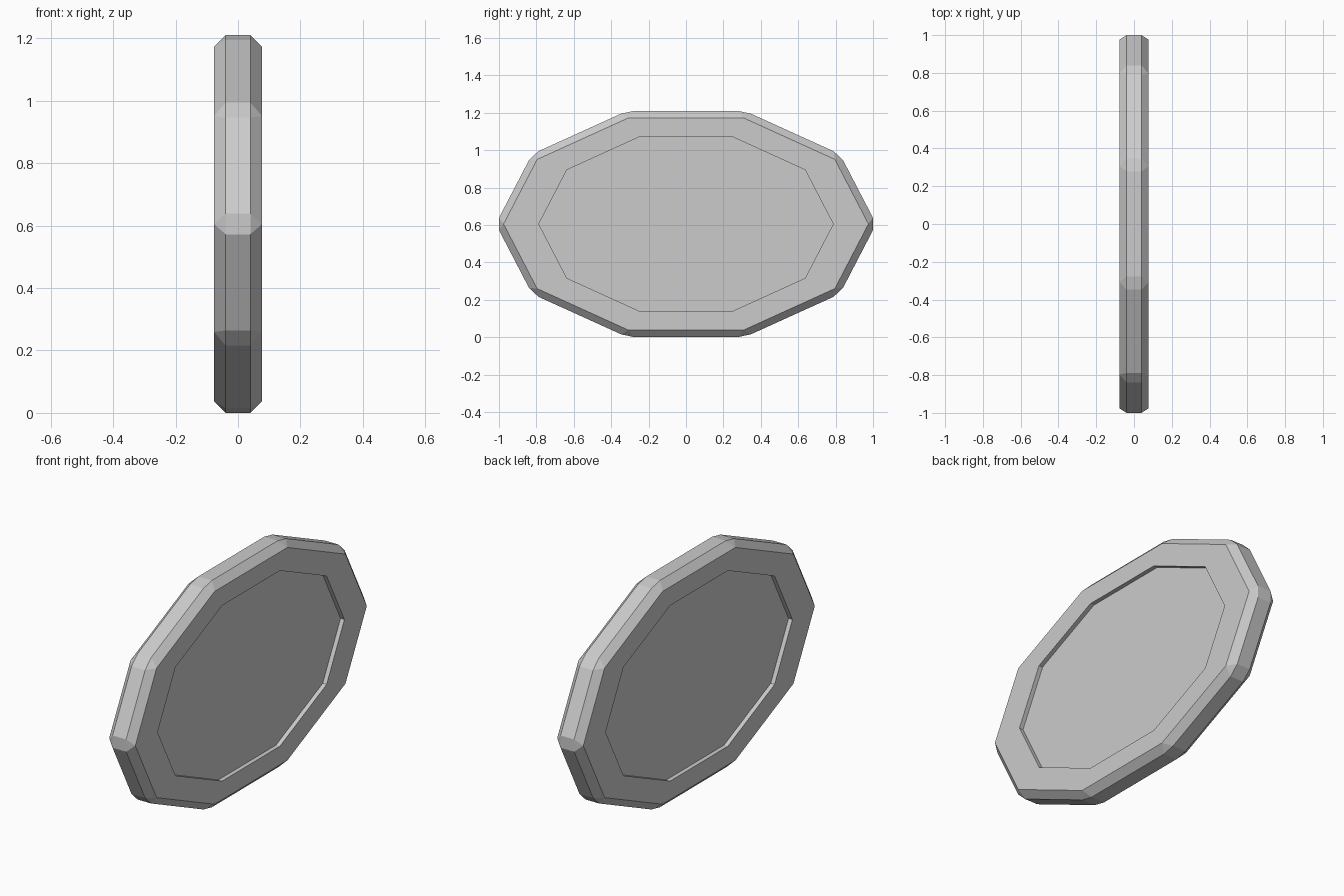
import bpy, bmesh
from math import cos, sin, pi

if "Cube" in bpy.data.objects:
    bpy.data.objects.remove(bpy.data.objects["Cube"])

SIDES, A, B, CZ = 10, 1.017, 0.636, 0.605   # oval radii and centre height
HALF, BEVEL = 0.077, 0.037                  # half thickness, chamfer
RECESS_SCALE, RECESS = 0.774, 0.023         # recessed panel size and depth


def ring(bm, x, s=1.0):
    return [bm.verts.new((x, s * A * cos(2 * pi * i / SIDES),
                          CZ + s * B * sin(2 * pi * i / SIDES))) for i in range(SIDES)]


bm = bmesh.new()

# Ten-sided oval slab
left, right = ring(bm, -HALF), ring(bm, HALF)
bm.faces.new(left)
bm.faces.new(right)
for i in range(SIDES):
    j = (i + 1) % SIDES
    bm.faces.new((left[i], left[j], right[j], right[i]))
bmesh.ops.recalc_face_normals(bm, faces=bm.faces)

# Chamfer every outer edge
bmesh.ops.bevel(bm, geom=bm.edges[:], offset=BEVEL, offset_type='OFFSET',
                segments=1, profile=0.5, affect='EDGES')

# Sunken panel on both faces
for cap in [f for f in bm.faces if len(f.verts) == SIDES]:
    side = 1 if cap.calc_center_median().x > 0 else -1
    panel = bmesh.ops.extrude_discrete_faces(bm, faces=[cap])['faces'][0]
    for i, v in enumerate(panel.verts):
        v.co.x = side * HALF
    # Match the panel to the scaled outline, vertex by vertex
    for v in panel.verts:
        k = min(range(SIDES), key=lambda n: (v.co.y - A * cos(2 * pi * n / SIDES)) ** 2
                + (v.co.z - CZ - B * sin(2 * pi * n / SIDES)) ** 2)
        v.co.y = RECESS_SCALE * A * cos(2 * pi * k / SIDES)
        v.co.z = CZ + RECESS_SCALE * B * sin(2 * pi * k / SIDES)
    floor = bmesh.ops.extrude_discrete_faces(bm, faces=[panel])['faces'][0]
    for v in floor.verts:
        v.co.x = side * (HALF - RECESS)

bmesh.ops.recalc_face_normals(bm, faces=bm.faces)
mesh = bpy.data.meshes.new("oval_plaque")
bm.to_mesh(mesh)
bm.free()
bpy.context.collection.objects.link(bpy.data.objects.new("oval_plaque", mesh))
